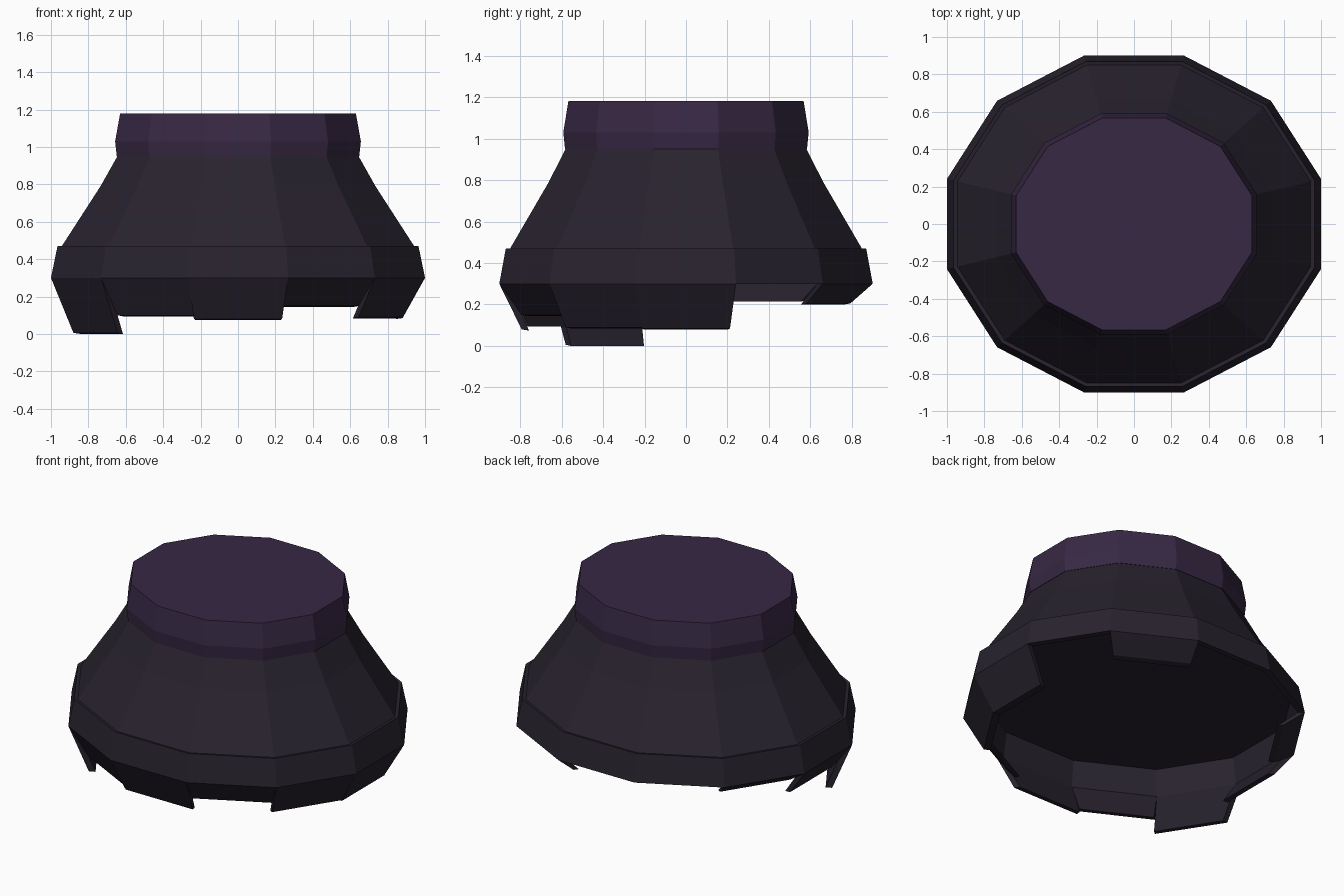
import bpy, bmesh
from math import cos, sin, radians

if "Cube" in bpy.data.objects:
    bpy.data.objects.remove(bpy.data.objects["Cube"])

SIDES = 12
RX, RY = 1 / cos(radians(15)), 0.9 / cos(radians(15))  # elliptical outline radii


def material(name, color):
    m = bpy.data.materials.new(name)
    m.diffuse_color = (*color, 1)
    m.use_nodes = True
    m.node_tree.nodes["Principled BSDF"].inputs["Base Color"].default_value = m.diffuse_color
    return m


cloth = material("dark_cloth", (0.021, 0.016, 0.027))
purple = material("purple_cloth", (0.038, 0.021, 0.057))


def point(angle, scale, z):
    a = radians(angle)
    return (RX * scale * cos(a), RY * scale * sin(a), z)


def finish(bm, name, mat):
    bmesh.ops.recalc_face_normals(bm, faces=bm.faces)
    mesh = bpy.data.meshes.new(name)
    bm.to_mesh(mesh)
    bm.free()
    mesh.materials.append(mat)
    obj = bpy.data.objects.new(name, mesh)
    bpy.context.collection.objects.link(obj)
    return obj


def lathe(name, profile, mat, ring=False):
    """Faceted solid from (scale, height) pairs; a ring joins last to first."""
    bm = bmesh.new()
    rings = [[bm.verts.new(point(15 + 30 * i, s, z)) for i in range(SIDES)]
             for s, z in profile]
    pairs = list(zip(rings, rings[1:]))
    if ring:
        pairs.append((rings[-1], rings[0]))
    else:
        bm.faces.new(rings[0][::-1])
        bm.faces.new(rings[-1])
    for low, high in pairs:
        for i in range(SIDES):
            j = (i + 1) % SIDES
            bm.faces.new((low[i], low[j], high[j], high[i]))
    return finish(bm, name, mat)


# Flared body, closed underneath at the top of the hem
lathe("flared_body", [(0.945, 0.465), (0.735, 0.79), (0.645, 0.95)], cloth)

# Hollow hem band around the foot of the body
lathe("hem_band", [(1.0, 0.30), (0.965, 0.47), (0.935, 0.465), (0.96, 0.30)],
      cloth, ring=True)

# Purple collar on top
lathe("collar", [(0.648, 0.95), (0.657, 1.03), (0.63, 1.18)], purple)

# Torn flaps below the hem: facing direction in degrees -> bottom height
flaps = {270: 0.08, 300: 0.15, 330: 0.09, 0: 0.085, 60: 0.205,
         150: 0.22, 180: 0.14, 210: 0.006, 240: 0.10}
THICK = 0.04
for direction, bottom in flaps.items():
    bm = bmesh.new()
    a, b = direction - 15, direction + 15
    outer, inner = [], []
    for ang, s, z in ((a, 1, 0.30), (b, 1, 0.30), (b, 0.88, bottom), (a, 0.88, bottom)):
        outer.append(bm.verts.new(point(ang, s, z)))
        inner.append(bm.verts.new(point(ang, s - THICK, z - 0.006 * (z < 0.3))))
    bm.faces.new(outer)
    bm.faces.new(inner[::-1])
    for i in range(4):
        j = (i + 1) % 4
        bm.faces.new((outer[i], outer[j], inner[j], inner[i]))
    finish(bm, f"hem_flap_{direction}", cloth)
